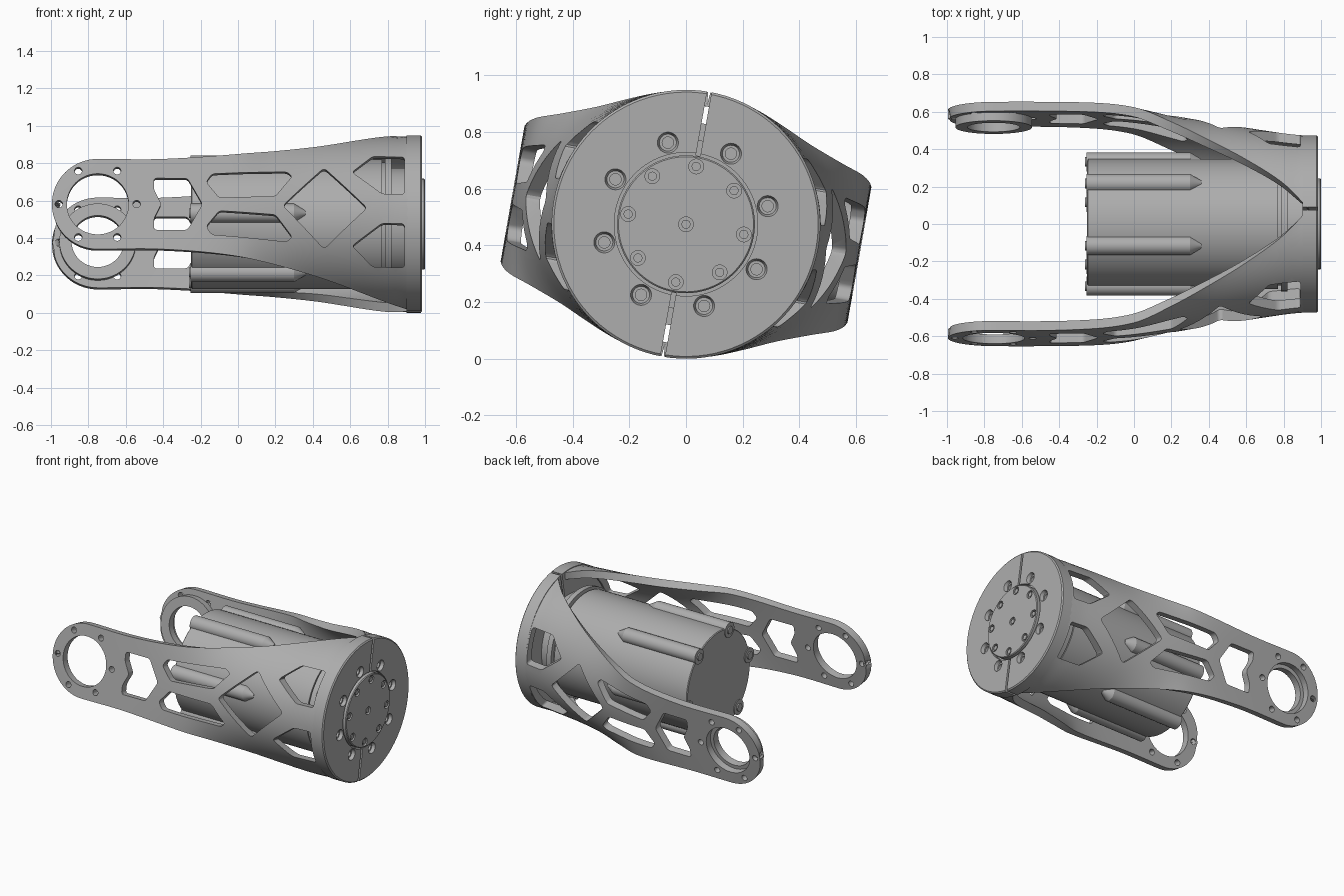
import bpy, bmesh, math
from mathutils import Matrix

if "Cube" in bpy.data.objects:
    bpy.data.objects.remove(bpy.data.objects["Cube"])

RADIUS = 0.474
PLACE = Matrix.Translation((0, 0, RADIUS)) @ Matrix.Rotation(math.radians(-10), 4, "X")

metal = bpy.data.materials.new("grey metal")
metal.use_nodes = True
GREY = (0.42, 0.42, 0.42, 1)
metal.diffuse_color = GREY
for node in metal.node_tree.nodes:
    if node.type == "BSDF_PRINCIPLED":
        node.inputs["Base Color"].default_value = GREY


def make(name, bm):
    """Turn a bmesh into a linked object with the metal material."""
    bmesh.ops.recalc_face_normals(bm, faces=bm.faces)
    mesh = bpy.data.meshes.new(name)
    bm.to_mesh(mesh)
    bm.free()
    mesh.materials.append(metal)
    ob = bpy.data.objects.new(name, mesh)
    bpy.context.collection.objects.link(ob)
    return ob


def activate(ob):
    bpy.ops.object.select_all(action="DESELECT")
    ob.select_set(True)
    bpy.context.view_layer.objects.active = ob


def cut(ob, cutter):
    mod = ob.modifiers.new("cut", "BOOLEAN")
    mod.operation, mod.solver, mod.object = "DIFFERENCE", "EXACT", cutter
    activate(ob)
    bpy.ops.object.modifier_apply(modifier=mod.name)


def finish(ob):
    """Tilt into place and smooth the curved faces."""
    ob.data.transform(PLACE)
    activate(ob)
    bpy.ops.object.shade_smooth_by_angle(angle=math.radians(30))


def lathe(bm, profile, y=0, z=0, n=32):
    """Revolve (x, radius) points about an x-parallel axis."""
    rings = []
    for x, r in profile:
        if r == 0:
            rings.append([bm.verts.new((x, y, z))] * n)
        else:
            rings.append([bm.verts.new((x, y + r * math.cos(math.tau * i / n),
                                        z + r * math.sin(math.tau * i / n))) for i in range(n)])
    for a, b in zip(rings, rings[1:]):
        for i in range(n):
            j = (i + 1) % n
            bm.faces.new(dict.fromkeys((a[i], a[j], b[j], b[i])))


def prism(bm, points, y0, y1, rounding=0):
    """Extrude an (x, z) outline along y."""
    a = [bm.verts.new((x, y0, z)) for x, z in points]
    b = [bm.verts.new((x, y1, z)) for x, z in points]
    n = len(a)
    bm.faces.new(a)
    bm.faces.new(b[::-1])
    for i in range(n):
        j = (i + 1) % n
        bm.faces.new((a[j], a[i], b[i], b[j]))
    if rounding:
        edges = [bm.edges.get((a[i], b[i])) for i in range(n)]
        bmesh.ops.bevel(bm, geom=edges, offset=rounding, segments=3,
                        profile=0.5, affect="EDGES")


def circle(cx, cz, r, n=32):
    return [(cx + r * math.cos(math.tau * i / n), cz + r * math.sin(math.tau * i / n))
            for i in range(n)]


def around(radius, count, start):
    for i in range(count):
        a = math.radians(start) + math.tau * i / count
        yield radius * math.cos(a), radius * math.sin(a)


def sample(table, x):
    """Smooth interpolation through (x, value) keys."""
    k = max(0, min(len(table) - 2, sum(x >= p[0] for p in table) - 1))

    def slope(i):
        lo, hi = table[max(i - 1, 0)], table[min(i + 1, len(table) - 1)]
        return (hi[1] - lo[1]) / (hi[0] - lo[0])
    (x0, v0), (x1, v1) = table[k], table[k + 1]
    h = x1 - x0
    t = (x - x0) / h
    return ((2 * t**3 - 3 * t**2 + 1) * v0 + (t**3 - 2 * t**2 + t) * h * slope(k)
            + (3 * t**2 - 2 * t**3) * v1 + (t**3 - t**2) * h * slope(k + 1))


# Arm shape along x: half width, crown distance, edge distance
END_X, END_R = -0.75, 0.245
WIDTH = [(-0.75, 0.245), (-0.4, 0.245), (0, 0.278), (0.4, 0.348), (0.8, 0.452), (0.93, 0.472)]
CROWN = [(-1, 0.62), (-0.3, 0.62), (0, 0.607), (0.4, 0.548), (0.8, 0.485), (0.93, 0.472)]
EDGE = [(-1, 0.619), (-0.3, 0.617), (0, 0.585), (0.2, 0.5), (0.4, 0.395),
        (0.6, 0.28), (0.8, 0.14), (0.93, 0.004)]


def arm_shell(name, side):
    bm = bmesh.new()
    tip = [END_X - END_R * math.cos(math.pi / 2 * i / 20) for i in range(20)]
    xs = tip + [END_X + (0.93 - END_X) * i / 56 for i in range(57)]
    rows, n = [], 28
    for x in xs:
        if x < END_X:
            w = max(0.006, math.sqrt(max(0, END_R**2 - (x - END_X)**2)))
        else:
            w = sample(WIDTH, x)
        crown = sample(CROWN, x)
        spread = math.acos(min(0.9995, sample(EDGE, x) / crown))
        row = []
        for i in range(n + 1):
            a = spread * (2 * i / n - 1)
            row.append(bm.verts.new((x, side * crown * math.cos(a),
                                     w * math.sin(a) / math.sin(spread))))
        rows.append(row)
    for p, q in zip(rows, rows[1:]):
        for i in range(n):
            face = (p[i], q[i], q[i + 1], p[i + 1])
            bm.faces.new(face if side < 0 else face[::-1])
    mesh = bpy.data.meshes.new(name)
    bm.to_mesh(mesh)
    bm.free()
    mesh.materials.append(metal)
    ob = bpy.data.objects.new(name, mesh)
    bpy.context.collection.objects.link(ob)
    solid = ob.modifiers.new("thickness", "SOLIDIFY")
    solid.thickness, solid.offset = 0.05, -1
    activate(ob)
    bpy.ops.object.modifier_apply(modifier=solid.name)
    return ob


# Truss windows, bearing hole and bolt holes through both arms
bm = bmesh.new()
prism(bm, [(-0.45, 0.14), (-0.27, 0.14), (-0.19, 0), (-0.27, -0.14), (-0.45, -0.14),
           (-0.45, -0.08), (-0.41, 0), (-0.45, 0.08)], -0.8, 0.8, 0.015)
prism(bm, [(0.24, 0), (0.46, 0.22), (0.69, 0), (0.46, -0.22)], -0.8, 0.8, 0.02)
for s in (1, -1):
    for outline in ([(-0.17, 0.12), (-0.14, 0.165), (0.26, 0.19), (0.29, 0.165), (0.2, 0.05), (-0.1, 0.035)],
                    [(0.61, 0.2), (0.77, 0.08), (0.89, 0.08), (0.89, 0.3), (0.72, 0.3)]):
        prism(bm, [(x, s * z) for x, z in outline], -0.8, 0.8, 0.015)
prism(bm, circle(END_X, 0, 0.165, 48), -0.8, 0.8)
for dx, dz in around(0.208, 6, 0):
    prism(bm, circle(END_X + dx, dz, 0.02, 16), -0.8, 0.8)
windows = make("window_cutter", bm)

parts = []
for name, side in (("front_arm", -1), ("back_arm", 1)):
    arm = arm_shell(name, side)
    cut(arm, windows)
    parts.append(arm)

# Bearing boss inside the back arm
bm = bmesh.new()
prism(bm, circle(END_X, 0, 0.205, 48), 0.525, 0.575)
boss = make("bearing_boss", bm)
bm = bmesh.new()
prism(bm, circle(END_X, 0, 0.14, 48), 0.4, 0.7)
bore = make("bore_cutter", bm)
cut(boss, bore)
parts.append(boss)

# End disc with a hub recess, clamp slits and countersinks
bm = bmesh.new()
lathe(bm, [(0.9, 0), (0.9, RADIUS), (0.977, RADIUS), (0.984, 0.466), (0.984, 0.253),
           (0.955, 0.253), (0.955, 0)], n=96)
disc = make("end_disc", bm)
bm = bmesh.new()
for s in (1, -1):
    prism(bm, [(0.88, s * 0.245), (1.1, s * 0.245), (1.1, s * 0.52), (0.88, s * 0.52)], -0.008, 0.008)
for y, z in around(0.295, 8, 22.5):
    lathe(bm, [(0.93, 0), (0.93, 0.02), (0.962, 0.02), (0.962, 0.03), (0.99, 0.039), (0.99, 0)], y, z)
disc_cutter = make("disc_cutter", bm)
cut(disc, disc_cutter)
parts.append(disc)

# Output hub with a ring of recessed screws
bm = bmesh.new()
lathe(bm, [(0.94, 0), (0.94, 0.243), (0.995, 0.243), (1, 0.238), (1, 0)], n=96)
hub = make("output_hub", bm)
spots = list(around(0.207, 8, 0)) + [(0, 0)]
bm = bmesh.new()
pins = bmesh.new()
for y, z in spots:
    lathe(bm, [(0.982, 0), (0.982, 0.026), (1.02, 0.026), (1.02, 0)], y, z, 24)
    lathe(pins, [(0.975, 0), (0.975, 0.016), (0.997, 0.016), (0.997, 0)], y, z, 16)
hub_cutter = make("hub_cutter", bm)
cut(hub, hub_cutter)
parts += [hub, make("hub_screws", pins)]

# Motor body with its gearbox collar
bm = bmesh.new()
lathe(bm, [(-0.25, 0), (-0.25, 0.342), (-0.245, 0.347), (0.77, 0.347), (0.77, 0.33), (0.785, 0.33),
           (0.785, 0.36), (0.82, 0.36), (0.82, 0.3), (0.92, 0.3), (0.92, 0)], n=72)
parts.append(make("motor_body", bm))

# Six ribs along the motor, each with an end screw
ribs, screws = bmesh.new(), bmesh.new()
for y, z in around(0.337, 6, 0):
    lathe(ribs, [(-0.255, 0), (-0.255, 0.051), (0.3, 0.051), (0.36, 0.015), (0.36, 0)], y, z, 24)
    lathe(screws, [(-0.263, 0), (-0.263, 0.026), (-0.24, 0.026), (-0.24, 0)], y, z, 16)
parts += [make("motor_ribs", ribs), make("motor_screws", screws)]

for helper in (windows, bore, disc_cutter, hub_cutter):
    bpy.data.objects.remove(helper)
for ob in parts:
    finish(ob)
